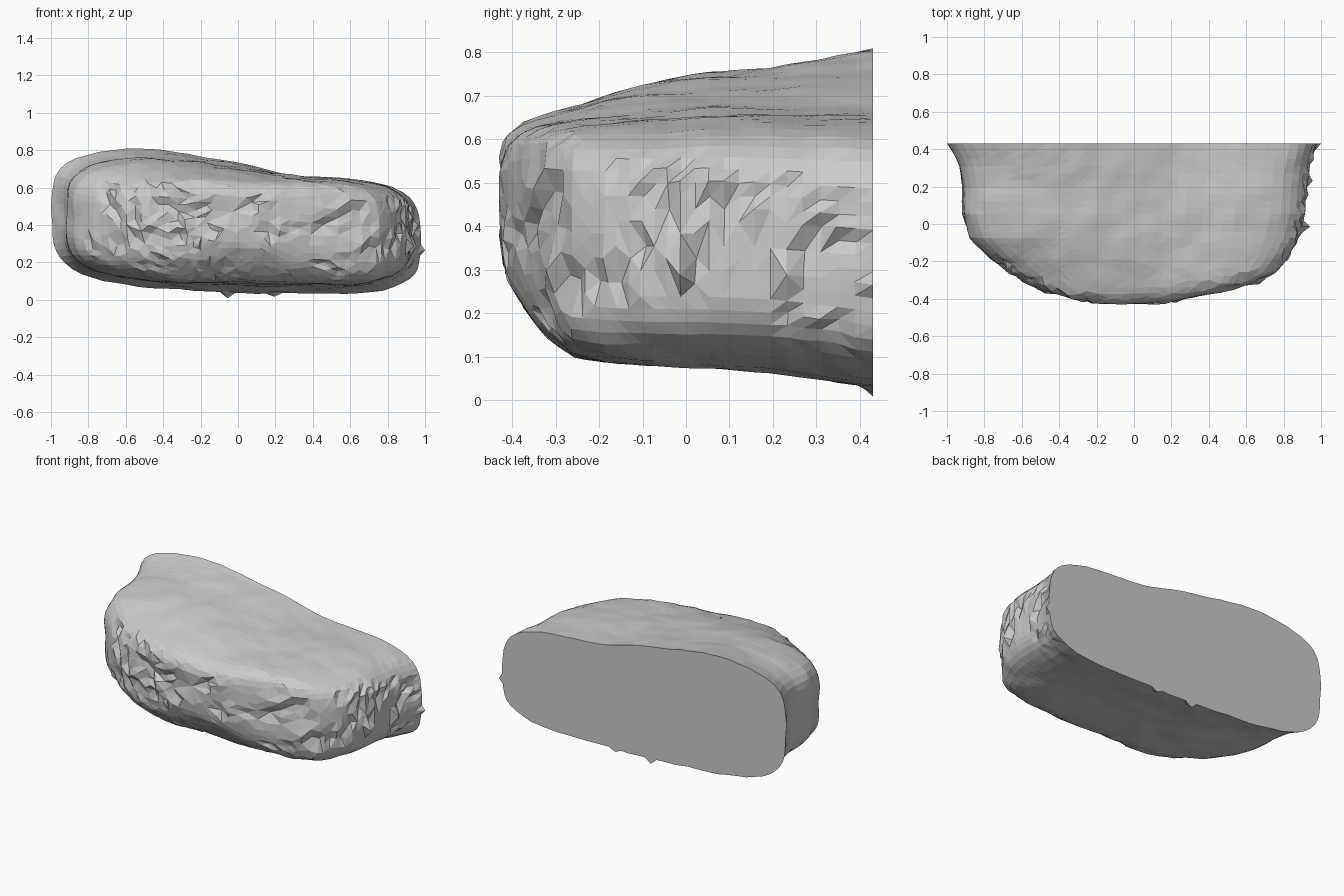
import bpy, bmesh, math, random
from mathutils import Vector, noise

if "Cube" in bpy.data.objects:
    bpy.data.objects.remove(bpy.data.objects["Cube"])

random.seed(4)

# Cross-sections from front to back:
# y, left x, right x, bottom z at left / right, top z at left / right
KEYS = [
    (-0.428, -0.14, 0.08, 0.38, 0.38, 0.56, 0.55),
    (-0.415, -0.26, 0.20, 0.29, 0.28, 0.605, 0.595),
    (-0.37, -0.44, 0.40, 0.21, 0.20, 0.64, 0.62),
    (-0.32, -0.56, 0.62, 0.16, 0.13, 0.655, 0.635),
    (-0.26, -0.66, 0.75, 0.12, 0.08, 0.675, 0.64),
    (-0.18, -0.78, 0.82, 0.11, 0.065, 0.70, 0.645),
    (-0.08, -0.88, 0.88, 0.11, 0.06, 0.73, 0.65),
    (0.05, -0.92, 0.91, 0.11, 0.06, 0.755, 0.65),
    (0.20, -0.92, 0.92, 0.105, 0.05, 0.77, 0.65),
    (0.32, -0.94, 0.94, 0.09, 0.03, 0.79, 0.65),
    (0.43, -1.00, 0.97, 0.075, 0.01, 0.815, 0.65),
]
RINGS, SEGS = 34, 100


def section(y):
    for a, b in zip(KEYS, KEYS[1:]):
        if y <= b[0]:
            f = max(0, (y - a[0]) / (b[0] - a[0]))
            return [p + (q - p) * f for p, q in zip(a[1:], b[1:])]
    return KEYS[-1][1:]


def outline(y):
    """Rounded slab outline, top stepping gently down to the right."""
    xl, xr, bl, br, tl, tr = section(y)
    for i in range(SEGS):
        t = 2 * math.pi * i / SEGS
        t = math.atan2(math.sin(t), 0.65 * math.cos(t))
        c, s = math.cos(t), math.sin(t)
        power = 3.6 if c < 0 and s < 0 else 4.3
        r = (abs(c) ** power + abs(s) ** power) ** (-1 / power)
        u, v = (r * c + 1) / 2, (r * s + 1) / 2
        f = min(1, max(0, (u - 0.2) / 0.6))
        f = f * f * (3 - 2 * f)
        x = xl + (xr - xl) * u
        low, high = bl + (br - bl) * u, tl + (tr - tl) * f
        yield Vector((x, y, low + (high - low) * v))


# Boulder body, tiny faces merged so that facets are even in size
bm = bmesh.new()
rings = []
for k in range(RINGS):
    y = -0.428 + 0.858 * (k / (RINGS - 1)) ** 1.6
    rings.append([bm.verts.new(p) for p in outline(y)])
for a, b in zip(rings, rings[1:]):
    for i in range(SEGS):
        j = (i + 1) % SEGS
        bm.faces.new((a[i], a[j], b[j], b[i]))
tip = bm.verts.new((-0.03, -0.43, 0.47))
for i in range(SEGS):
    bm.faces.new((tip, rings[0][(i + 1) % SEGS], rings[0][i]))
bm.faces.new(rings[-1])
bmesh.ops.triangulate(bm, faces=[f for f in bm.faces if len(f.verts) == 4])
front = [v for v in bm.verts if v.co.y < 0.40]
bmesh.ops.remove_doubles(bm, verts=front, dist=0.03)
bmesh.ops.recalc_face_normals(bm, faces=bm.faces)
bm.normal_update()

# Weathered lumps everywhere, sharp chips in patches on the walls
moves = {}
for v in bm.verts:
    p, n = v.co, v.normal.copy()
    at_back = p.y > 0.4299
    if at_back:
        n = Vector((p.x * 0.4, 0, p.z - 0.4)).normalized()
    d = 0.012 * noise.noise(p * 3.5) + 0.007 * noise.noise(p * 9)
    wall = max(0, 1 - abs(n.z))
    patch = noise.noise(Vector((p.x * 4, p.y * 4, p.z * 9)) + Vector((7, 3, 1)))
    if patch > 0.08 and p.x > -0.8 and p.z < 0.62 and not at_back:
        d += wall * random.uniform(-0.028, 0.014)
    moves[v] = n * d
for v, m in moves.items():
    v.co += m
    v.co.y = max(-0.43, min(0.43, v.co.y))

# Broken spurs at the right end and under the back edge
for spot, pull in (((0.93, 0.0, 0.28), (0.035, 0, -0.01)),
                   ((0.93, 0.22, 0.27), (0.03, 0, 0)),
                   ((0.97, 0.43, 0.27), (0.03, 0, 0)),
                   ((-0.07, 0.42, 0.04), (0, 0, -0.03)),
                   ((0.2, 0.42, 0.03), (0, 0, -0.02))):
    v = min(bm.verts, key=lambda q: (q.co - Vector(spot)).length)
    v.co += Vector(pull)
for v in bm.verts:
    v.co.z = max(0, v.co.z)
    v.co.x = max(-1, min(1, v.co.x))

bmesh.ops.triangulate(bm, faces=bm.faces)
bmesh.ops.recalc_face_normals(bm, faces=bm.faces)
mesh = bpy.data.meshes.new("boulder")
bm.to_mesh(mesh)
bm.free()
rock = bpy.data.objects.new("boulder", mesh)
bpy.context.collection.objects.link(rock)
